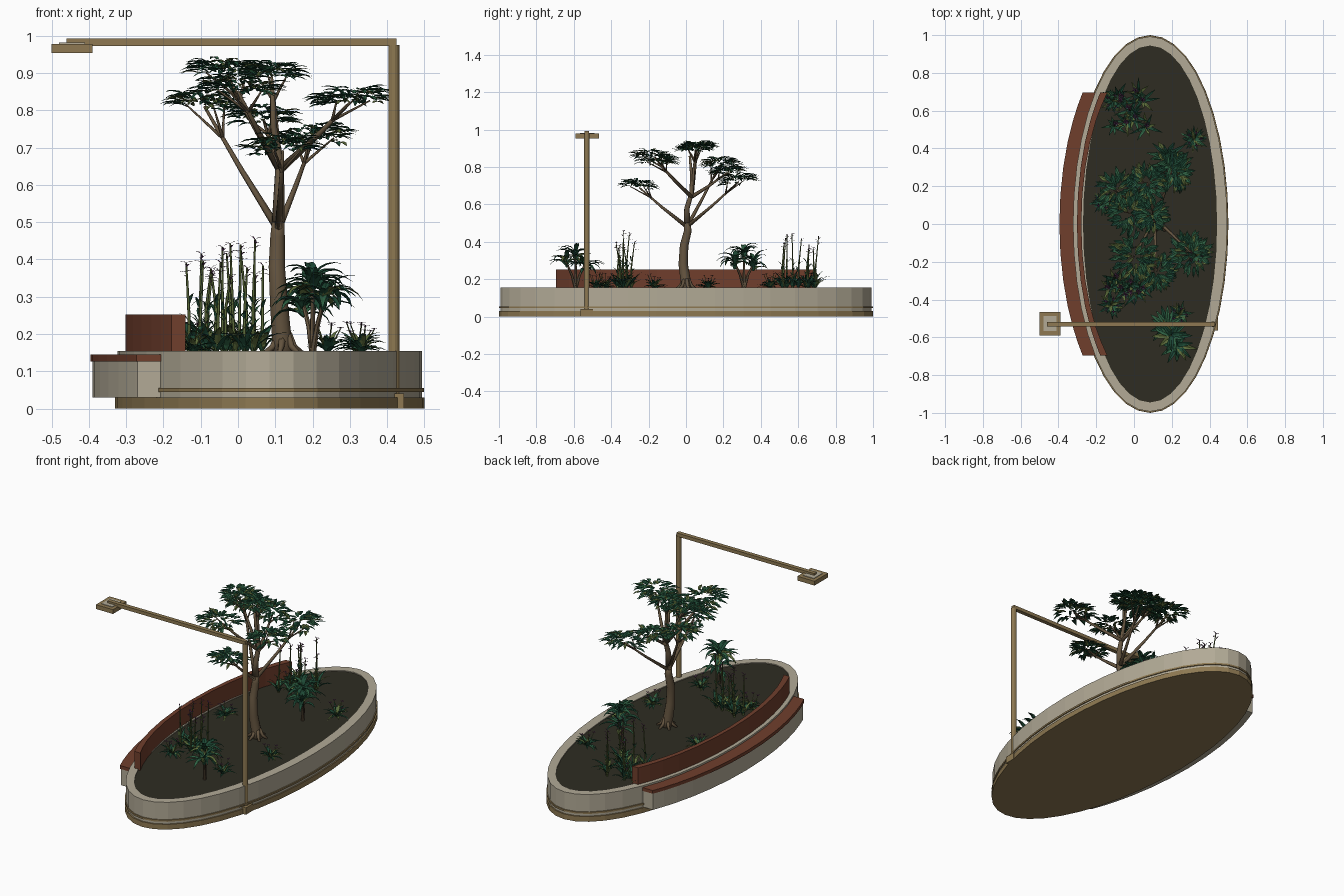
import bpy, bmesh, math, random
from mathutils import Vector

random.seed(7)
old = bpy.data.objects.get("Cube")
if old:
    bpy.data.objects.remove(old, do_unlink=True)


def material(name, r, g, b):
    m = bpy.data.materials.new(name)
    lin = [((c / 255 + 0.055) / 1.055) ** 2.4 for c in (r, g, b)]
    m.use_nodes = True
    m.diffuse_color = (*lin, 1)
    m.node_tree.nodes["Principled BSDF"].inputs["Base Color"].default_value = (*lin, 1)
    return m


STONE = material("pale stone", 178, 170, 150)
BRONZE = material("bronze", 142, 121, 82)
WOOD = material("red brown wood", 112, 62, 44)
SOIL = material("dark soil", 46, 44, 34)
BARK = material("bark", 100, 84, 63)
DEEP = material("deep green", 30, 74, 54)
MID = material("mid green", 46, 96, 66)
OLIVE = material("olive green", 92, 108, 58)
PURPLE = material("purple flower", 98, 56, 96)
GREENS = [DEEP, MID, OLIVE]
CX = 0.085  # planter centre in x


def finish(name, bm, mats, smooth=False):
    bmesh.ops.recalc_face_normals(bm, faces=bm.faces)
    me = bpy.data.meshes.new(name)
    bm.to_mesh(me)
    bm.free()
    for m in mats:
        me.materials.append(m)
    ob = bpy.data.objects.new(name, me)
    bpy.context.collection.objects.link(ob)
    if smooth:
        me.shade_smooth()
    return ob


def extrude_up(bm, pts, z0, z1):
    face = bm.faces.new([bm.verts.new((x, y, z0)) for x, y in pts])
    out = bmesh.ops.extrude_face_region(bm, geom=[face])
    bmesh.ops.translate(bm, vec=(0, 0, z1 - z0), verts=[v for v in out["geom"] if isinstance(v, bmesh.types.BMVert)])


def ellipse(rx, ry, n=40):
    return [(CX + rx * math.cos(2 * math.pi * i / n), ry * math.sin(2 * math.pi * i / n)) for i in range(n)]


def oval_slab(name, rx, ry, z0, z1, mat):
    bm = bmesh.new()
    extrude_up(bm, ellipse(rx, ry), z0, z1)
    return finish(name, bm, [mat])


def oval_ring(name, outer, inner, z0, z1, mat):
    bm = bmesh.new()
    loops = [[bm.verts.new((x, y, z)) for x, y in ellipse(*r)]
             for r, z in ((outer, z0), (outer, z1), (inner, z1), (inner, z0))]
    n = len(loops[0])
    for k in range(4):
        a, b = loops[k], loops[(k + 1) % 4]
        for i in range(n):
            bm.faces.new((a[i], a[(i + 1) % n], b[(i + 1) % n], b[i]))
    return finish(name, bm, [mat])


def side_arc(name, outer, inner, end, z0, z1, mat, n=14):
    """Curved strip following the planter's -x side, cut square at y = +-end."""
    def line(rx, ry):
        ys = [end * math.sin(math.pi * (i / n - 0.5)) for i in range(n + 1)]
        return [(CX - rx * math.sqrt(1 - (y / ry) ** 2), y) for y in ys]
    bm = bmesh.new()
    extrude_up(bm, line(*outer) + line(*inner)[::-1], z0, z1)
    return finish(name, bm, [mat])


def box(name, x0, x1, y0, y1, z0, z1, mat):
    bm = bmesh.new()
    extrude_up(bm, [(x0, y0), (x1, y0), (x1, y1), (x0, y1)], z0, z1)
    return finish(name, bm, [mat])


def tube(bm, path, r0, r1, sides=8, mi=0):
    pts = [Vector(p) for p in path]
    rings = []
    for i, p in enumerate(pts):
        d = (pts[min(i + 1, len(pts) - 1)] - pts[max(i - 1, 0)]).normalized()
        u = d.cross(Vector((0.31, 0.95, 0.05))).normalized()
        w = d.cross(u)
        r = r0 + (r1 - r0) * i / (len(pts) - 1)
        rings.append([bm.verts.new(p + r * (math.cos(a) * u + math.sin(a) * w))
                      for a in (2 * math.pi * k / sides for k in range(sides))])
    faces = [bm.faces.new((a[k], a[(k + 1) % sides], b[(k + 1) % sides], b[k]))
             for a, b in zip(rings, rings[1:]) for k in range(sides)]
    faces += [bm.faces.new(rings[0]), bm.faces.new(rings[-1])]
    for f in faces:
        f.material_index = mi


def leaf(bm, base, yaw, pitch, length, width, droop, mi, steps=3):
    """Pointed strip leaf, folded along its midrib, bending down by droop."""
    p = Vector(base)
    side = Vector((-math.sin(yaw), math.cos(yaw), 0))
    prev = None
    for i in range(steps + 1):
        t = i / steps
        w = width * (0.12 + 0.88 * math.sin(math.pi * (0.08 + 0.92 * t) ** 0.8)) * 0.5 if i < steps else width * 0.03
        lift = Vector((0, 0, w * 0.35))
        row = [bm.verts.new(q) for q in (p - side * w + lift, p, p + side * w + lift)]
        if prev:
            for k in (0, 1):
                bm.faces.new((prev[k], prev[k + 1], row[k + 1], row[k])).material_index = mi
        prev = row
        a = pitch - droop * t
        p = p + Vector((math.cos(yaw) * math.cos(a), math.sin(yaw) * math.cos(a), math.sin(a))) * length / steps


def rnd(a, b):
    return random.uniform(a, b)


# Planter: plinth, stone wall with bronze trim, soil
oval_slab("plinth", 0.415, 1.0, 0, 0.03, BRONZE)
oval_ring("planter_wall", (0.408, 0.993), (0.355, 0.945), 0.03, 0.155, STONE)
oval_ring("trim_band", (0.414, 0.999), (0.40, 0.985), 0.045, 0.055, BRONZE)
oval_slab("soil", 0.357, 0.947, 0.03, 0.15, SOIL)

# Bench on the right side
side_arc("bench_base", (0.475, 1.038), (0.40, 0.99), 0.69, 0.03, 0.126, STONE)
side_arc("bench_seat", (0.48, 1.04), (0.406, 0.99), 0.695, 0.126, 0.145, WOOD)
side_arc("bench_back", (0.387, 0.95), (0.364, 0.885), 0.695, 0.145, 0.252, WOOD)

# Lamp: post, arm, square head
LY = -0.53
bm = bmesh.new()
tube(bm, [(0.418, LY, 0.02), (0.418, LY, 0.975)], 0.015, 0.015, 12)
finish("lamp_post", bm, [BRONZE])
box("lamp_foot", 0.406, 0.445, LY - 0.033, LY + 0.033, 0, 0.04, BRONZE)
box("lamp_arm", -0.46, 0.425, LY - 0.012, LY + 0.012, 0.972, 0.992, BRONZE)
box("lamp_head", -0.50, -0.39, LY - 0.06, LY + 0.065, 0.953, 0.978, BRONZE)
box("lamp_head_panel", -0.48, -0.41, LY - 0.037, LY + 0.042, 0.978, 0.981, STONE)

# Tree: trunk, roots, branches, and foliage pads at the branch tips
fork = Vector((0.108, 0.005, 0.5))
crown = Vector((0.112, 0.03, 0.66))
bm = bmesh.new()
tube(bm, [(0.125, 0, 0.14), (0.118, 0, 0.18), (0.11, -0.015, 0.28), (0.104, -0.01, 0.38), (0.106, 0.01, 0.46), fork],
     0.03, 0.018, 10)
tube(bm, [fork, (0.11, 0.005, 0.58), crown, (0.095, 0.03, 0.76), (0.092, 0.02, 0.86)], 0.018, 0.006)
for k in range(6):
    a = k * 1.05 + 0.3
    c, s = math.cos(a), math.sin(a)
    tube(bm, [(0.122 + 0.012 * c, 0.012 * s, 0.2), (0.122 + 0.03 * c, 0.03 * s, 0.165),
              (0.122 + 0.055 * c, 0.055 * s, 0.148)], 0.012, 0.006, 6)
# pad centre, radius, branch start
pads = [((0.30, -0.15, 0.82), 0.095, crown), ((0.20, 0.28, 0.72), 0.095, fork), ((0.0, -0.17, 0.85), 0.11, crown),
        ((0.12, -0.25, 0.69), 0.09, fork), ((-0.03, 0.06, 0.895), 0.095, crown), ((-0.09, 0.18, 0.81), 0.09, fork),
        ((0.07, 0.22, 0.77), 0.08, crown), ((0.09, 0.05, 0.89), 0.07, crown)]
for c, r, start in pads:
    c = Vector(c)
    knee = start.lerp(c, 0.5) + Vector((0, 0, -0.015))
    tube(bm, [start - Vector((0, 0, 0.02)), knee, c], 0.011, 0.004, 6)
    for k in range(3):
        a = k * 2.1 + rnd(0, 1)
        tip = c + Vector((math.cos(a), math.sin(a), 0.1)) * r * 0.6
        tube(bm, [knee.lerp(c, 0.5), tip], 0.005, 0.002, 5)
finish("tree_trunk", bm, [BARK], smooth=True)

bm = bmesh.new()
for c, r, start in pads:
    out = Vector((c[0] - 0.11, c[1], 0))
    for i in range(85):
        a, d = rnd(0, 2 * math.pi), r * math.sqrt(rnd(0, 0.7))
        off = Vector((d * math.cos(a), d * math.sin(a), 0))
        z = 0.03 * (1 - (d / r) ** 2) + rnd(-0.018, 0.012) + 0.6 * off.dot(out)
        leaf(bm, Vector(c) + off + Vector((0, 0, z)), a + rnd(-0.7, 0.7), rnd(0, 0.4), rnd(0.045, 0.065),
             rnd(0.016, 0.022), 0.7, random.choices((0, 1, 2), (5, 3, 2))[0])
finish("tree_foliage", bm, GREENS)


# Cane plants: bare stem with a fountain of broad leaves
def cane_plant(name, x, y):
    bm = bmesh.new()
    for dx, dy, top in ((0, 0, 0.33), (0.03, -0.05, 0.29), (-0.025, 0.05, 0.28)):
        tip = Vector((x + dx, y + dy, top))
        tube(bm, [(x, y, 0.145), (x + dx * 0.4, y + dy * 0.4, 0.22), tip], 0.009, 0.005, 6, 3)
        for i in range(16):
            leaf(bm, tip + Vector((0, 0, rnd(-0.04, 0.02))), i * 2.4 + rnd(-0.3, 0.3), rnd(0.5, 1.3), rnd(0.09, 0.13),
                 rnd(0.022, 0.03), rnd(1.3, 2.2), random.choice((0, 0, 1, 2)), 5)
    finish(name, bm, GREENS + [BARK])


cane_plant("front_cane_plant", 0.20, -0.59)
cane_plant("back_cane_plant", 0.20, 0.31)


# Flower clumps: tall thin stalks with forked purple heads over strap leaves
def flower_clump(name, x, y, sx, sy, stalks):
    bm = bmesh.new()
    for k in range(stalks):
        px, py = x + sx * (2 * k / (stalks - 1) - 1), y + rnd(-sy, sy)
        top = Vector((px + rnd(-0.015, 0.015), py + rnd(-0.02, 0.02), rnd(0.34, 0.455)))
        tube(bm, [(px, py, 0.145), (px + rnd(-0.006, 0.006), py, 0.26), top], 0.006, 0.0025, 5, 2)
        for j in range(7):
            h = top - Vector((0, 0, 0.012 * (j // 2)))
            leaf(bm, h, j * 2.4, rnd(0.1, 0.8), 0.022, 0.007, 0.8, 3, 2)
        for j in range(8):
            leaf(bm, (px, py, 0.15), j * 2.4 + k, rnd(0.9, 1.35), rnd(0.07, 0.12), 0.018, rnd(0.6, 1.6),
                 random.choice((0, 0, 1, 2)), 4)
        for j in range(4):
            leaf(bm, (px, py, rnd(0.2, 0.3)), j * 1.7 + k, 1.0, 0.04, 0.01, 0.9, random.choice((0, 1)), 2)
    finish(name, bm, GREENS + [PURPLE])


flower_clump("front_flower_clump", -0.045, -0.33, 0.085, 0.045, 8)
flower_clump("back_flower_clump", -0.02, 0.60, 0.085, 0.10, 9)


# Low ground cover rosettes with a few small blooms
def ground_plant(name, x, y):
    bm = bmesh.new()
    for i in range(24):
        leaf(bm, (x, y, 0.148), i * 2.4, rnd(0.45, 1.3), rnd(0.06, 0.09), 0.018, rnd(0.8, 1.6),
             random.choice((0, 0, 1, 2)), 4)
    for i in range(5):
        a = i * 1.26
        top = Vector((x + 0.035 * math.cos(a), y + 0.035 * math.sin(a), rnd(0.2, 0.23)))
        tube(bm, [(x, y, 0.148), top], 0.002, 0.0015, 4, 2)
        for j in range(4):
            leaf(bm, top, j * 1.6, 0.5, 0.014, 0.006, 0.6, 3, 2)
    finish(name, bm, GREENS + [PURPLE])


spots = [(0.32, 0.45), (0.33, -0.17), (-0.16, 0.12), (0.24, -0.48), (-0.12, -0.43), (-0.11, 0.65)]
for i, (x, y) in enumerate(spots):
    ground_plant(f"ground_plant_{i + 1}", x, y)
